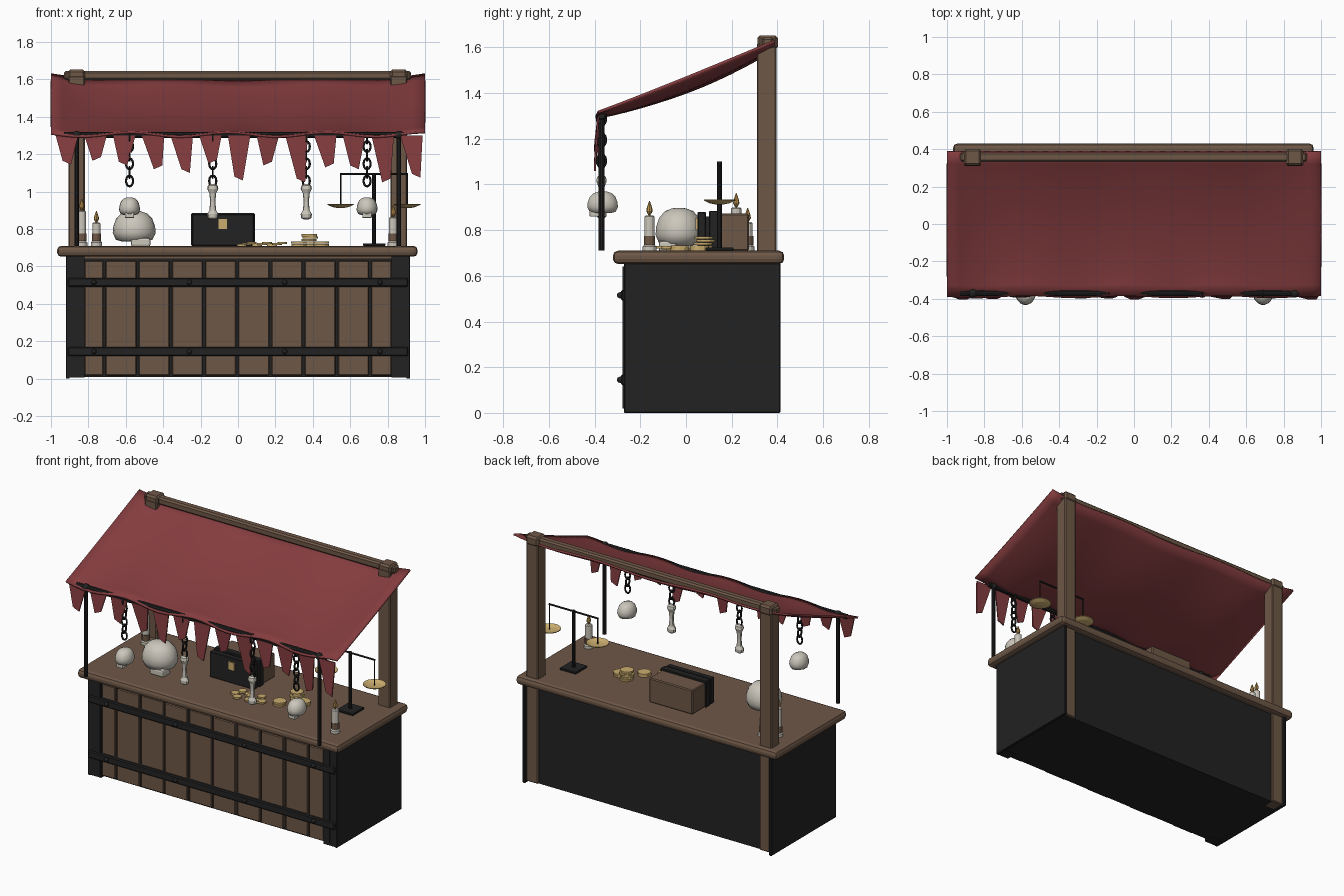
import bpy, bmesh, math, random
from mathutils import Vector, Matrix

if "Cube" in bpy.data.objects:
    bpy.data.objects.remove(bpy.data.objects["Cube"])
random.seed(4)

def mat(name, c):
    m = bpy.data.materials.new(name)
    m.diffuse_color = (*c, 1)
    m.use_nodes = True
    m.node_tree.nodes["Principled BSDF"].inputs["Base Color"].default_value = m.diffuse_color
    return m
WOOD = mat("brown_wood", (.155, .097, .063))
IRON = mat("black_iron", (.016, .016, .016))
RED = mat("red_cloth", (.235, .046, .050))
BONE = mat("pale_bone", (.60, .57, .50))
GOLD = mat("gold", (.60, .42, .16))
FLAME = mat("flame_amber", (.50, .29, .08))

def finish(name, bm, m, smooth=False):
    bmesh.ops.recalc_face_normals(bm, faces=bm.faces)
    me = bpy.data.meshes.new(name)
    bm.to_mesh(me)
    bm.free()
    me.materials.append(m)
    o = bpy.data.objects.new(name, me)
    bpy.context.collection.objects.link(o)
    if smooth:
        for p in me.polygons:
            p.use_smooth = True
    return o

def box(name, m, x0, x1, y0, y1, z0, z1, bev=0.0, seg=2):
    bm = bmesh.new()
    bmesh.ops.create_cube(bm, size=1)
    for v in bm.verts:
        v.co = Vector((x0 + (v.co.x + .5) * (x1 - x0), y0 + (v.co.y + .5) * (y1 - y0), z0 + (v.co.z + .5) * (z1 - z0)))
    if bev:
        bmesh.ops.bevel(bm, geom=bm.edges[:], offset=bev, segments=seg, affect='EDGES', profile=.5)
    return finish(name, bm, m)

def rod(name, m, a, b, r, n=10):
    a, b = Vector(a), Vector(b)
    bm = bmesh.new()
    mx = Matrix.Translation((a + b) / 2) @ (b - a).to_track_quat('Z', 'Y').to_matrix().to_4x4()
    bmesh.ops.create_cone(bm, cap_ends=True, segments=n, radius1=r, radius2=r, depth=(b - a).length, matrix=mx)
    return finish(name, bm, m)

def lathe(name, m, prof, loc, n=16, sx=1, sy=1, smooth=False):
    # revolve (radius, height) profile about z
    bm = bmesh.new()
    rings = []
    for r, z in prof:
        rings.append([bm.verts.new((loc[0] + r * sx * math.cos(2 * math.pi * i / n),
                                    loc[1] + r * sy * math.sin(2 * math.pi * i / n), loc[2] + z)) for i in range(n)])
    for a, b in zip(rings, rings[1:]):
        for i in range(n):
            bm.faces.new((a[i], a[(i + 1) % n], b[(i + 1) % n], b[i]))
    bm.faces.new(rings[0])
    bm.faces.new(rings[-1])
    return finish(name, bm, m, smooth)

def ball(name, m, loc, sx, sy, sz, smooth=True):
    bm = bmesh.new()
    bmesh.ops.create_uvsphere(bm, u_segments=14, v_segments=9, radius=1)
    for v in bm.verts:
        v.co = Vector((loc[0] + v.co.x * sx, loc[1] + v.co.y * sy, loc[2] + v.co.z * sz))
    return finish(name, bm, m, smooth)

# Counter carcass, side panels, front corner stiles
box("counter_body", IRON, -.905, .905, -.25, .382, .01, .655)
for s in (-1, 1):
    x0, x1 = sorted((s * .9, s * .92))
    box("side_panel", IRON, x0, x1, -.272, .413, 0, .655, .004, 1)
    x0, x1 = sorted((s * .82, s * .915))
    box("front_stile", IRON, x0, x1, -.272, -.2, .005, .655)
    x0, x1 = sorted((s * .825, s * .87))
    box("stile_rib", IRON, x0, x1, -.278, -.2, .02, .64)
# Front planks
for i in range(10):
    a = max(-.82, -.892 + .1775 * i + .007)
    b = min(.82, -.892 + .1775 * (i + 1) - .007)
    box("front_plank", WOOD, a, b, -.264 - .004 * (i % 2), -.22, .018, .63, .004, 1)
box("top_trim", WOOD, -.9, .9, -.262, -.22, .641, .655)
# Iron bands with rivets
for z in (.145, .515):
    box("iron_band", IRON, -.91, .91, -.284, -.24, z - .024, z + .024, .006, 1)
    for x in (-.77, -.26, .25, .76):
        ball("rivet", IRON, (x, -.286, z), .014, .017, .014)
# Counter top
box("counter_top", WOOD, -.967, .96, -.32, .43, .652, .71, .022, 2)

# Back posts, caps, top beam
for x in (-.863, .86):
    box("back_post", WOOD, x - .044, x + .044, .31, .396, .01, 1.62, .006, 1)
    box("post_cap", WOOD, x - .046, x + .046, .312, .402, 1.59, 1.653, .012, 1)
box("top_beam", WOOD, -.93, .925, .332, .383, 1.597, 1.645, .01, 1)

# Front iron poles and rail
for x in (-.862, .86):
    rod("front_pole", IRON, (x, -.37, .71), (x, -.37, 1.3), .013)
    ball("rail_knob", IRON, (x, -.37, 1.303), .026, .024, .022)
rod("front_rail", IRON, (-.93, -.37, 1.303), (.9, -.37, 1.303), .016)

# Sagging awning cloth
bm = bmesh.new()
NX, NY = 32, 12
def cloth(x, v):
    edge = 1 - abs(x) ** 6
    wave = math.cos(x * 12.0 + .6)
    z = 1.627 + (1.305 - 1.627) * v
    z -= .048 * math.sin(math.pi * v) ** .8 * edge
    z -= (1 - v) * (.022 + .009 * math.cos(x * 7.5)) * edge
    z += v ** 4 * .012 * wave
    return Vector((x, .388 - .778 * v + v ** 6 * .006 * wave, z))
g = [[bm.verts.new(cloth(-1 + 2 * i / NX, j / NY)) for i in range(NX + 1)] for j in range(NY + 1)]
for j in range(NY):
    for i in range(NX):
        bm.faces.new((g[j][i], g[j + 1][i], g[j + 1][i + 1], g[j][i + 1]))
o = finish("awning_cloth", bm, RED, True)
md = o.modifiers.new("thickness", 'SOLIDIFY')
md.thickness, md.offset = .012, 0

# Torn pennants: tip height per flag
tips = [1.145, 1.165, 1.14, 1.12, 1.10, 1.15, 1.06, 1.14, 1.05, 1.13, 1.12, 1.05, 1.075]
for i, t in enumerate(tips):
    c = -.915 + i * .1535
    k = random.uniform(-.02, .02)
    pts = [(c - .06, 1.3), (c + .06, 1.3), (c + .033 + k, t + .02 * (i % 2)), (c - .012 + k, t + .02 * ((i + 1) % 2))]
    bm = bmesh.new()
    tilt = random.uniform(-.018, .012)
    fr = [bm.verts.new((x, -.388 + (tilt if z < 1.29 else 0), z)) for x, z in pts]
    bk = [bm.verts.new((v.co.x, v.co.y + .008, v.co.z)) for v in fr]
    bm.faces.new(fr)
    bm.faces.new(bk)
    for a in range(4):
        b = (a + 1) % 4
        bm.faces.new((fr[a], fr[b], bk[b], bk[a]))
    finish("pennant", bm, RED)

# Chains of elongated links
def link(x, y, z, turned):
    bm = bmesh.new()
    N, M = 12, 6
    R = []
    for i in range(N):
        t = 2 * math.pi * i / N
        c, d = Vector((.019 * math.cos(t), 0, .029 * math.sin(t))), Vector((math.cos(t), 0, math.sin(t)))
        ring = []
        for k in range(M):
            p = 2 * math.pi * k / M
            q = c + .006 * (math.cos(p) * d + math.sin(p) * Vector((0, 1, 0)))
            if turned:
                q = Vector((q.y, q.x, q.z))
            ring.append(bm.verts.new(q + Vector((x, y, z))))
        R.append(ring)
    for i in range(N):
        for k in range(M):
            bm.faces.new((R[i][k], R[(i + 1) % N][k], R[(i + 1) % N][(k + 1) % M], R[i][(k + 1) % M]))
    finish("chain_link", bm, IRON)

def skull(x, y, z, rx, ry, h, jx=0):
    # domed cranium with flat base, plus jaw block
    prof = [(.55, 0), (.85, .06), (1, .28), (.97, .5), (.84, .74), (.6, .91), (.3, .985), (.05, 1)]
    lathe("skull_cranium", BONE, [(r, k * h) for r, k in prof], (x, y, z), 18, rx, ry, True)
    box("skull_jaw", BONE, x + jx - rx * .45, x + jx + rx * .45, y - ry * .85, y - ry * .1, z - h * .17, z + h * .12, rx * .1)

bone_prof = [(.012, 0), (.028, .01), (.03, .03), (.018, .05), (.014, .095), (.018, .14), (.03, .165), (.026, .182), (.012, .19)]
for x, kind in ((-.58, 's'), (-.135, 'b'), (.365, 'b'), (.69, 's')):
    for i in range(6):
        link(x, -.37, 1.057 + .046 * i, i % 2)
    if kind == 's':
        skull(x, -.365, .875, .056, .068, .095)
    else:
        lathe("hanging_bone", BONE, bone_prof, (x, -.37, .85), 10, 1, .8)
# Large skull on the counter
skull(-.555, -.03, .733, .115, .105, .165, .035)

# Strongbox: wooden body, iron front plates, lock
box("chest_body", WOOD, -.24, .08, .13, .275, .71, .872, .006, 1)
box("chest_iron_rim", IRON, -.25, .09, .10, .145, .71, .885, .004, 1)
box("chest_iron_front", IRON, -.245, .085, .05, .088, .71, .88, .004, 1)
box("chest_hinge", IRON, -.2, .05, .08, .11, .715, .86)
box("chest_lock", GOLD, -.105, -.058, .042, .052, .80, .853)

# Candles
for x, y, h in ((-.835, .22, .19), (-.757, .27, .125), (.83, -.16, .155)):
    lathe("candle_wax", BONE, [(.03, 0), (.03, .018), (.022, .026), (.022, h - .006), (.016, h)], (x, y, .71), 12)
    rod("candle_band", WOOD, (x, y, .735), (x, y, .775), .0245, 12)
    lathe("candle_flame", FLAME, [(.004, 0), (.014, .018), (.012, .032), (.002, .062)], (x, y, .71 + h), 8)

# Balance scale
box("scale_base", IRON, .668, .788, .085, .208, .71, .724, .003, 1)
rod("scale_pole", IRON, (.727, .147, .72), (.727, .147, 1.1), .011)
rod("scale_arm", IRON, (.545, .147, 1.094), (.908, .147, 1.094), .006, 8)
for x in (.549, .905):
    rod("scale_hanger", IRON, (x, .147, .925), (x, .147, 1.094), .004, 6)
    lathe("scale_pan", GOLD, [(.015, 0), (.045, .006), (.07, .018), (.07, .022), (.045, .011), (.01, .006)], (x, .147, .912), 18)

# Coin stacks and loose coins
def coin(x, y, z, r=.036):
    rod("coin", GOLD, (x, y, z), (x, y, z + .011), r, 12)
for x, y, n in ((.38, .08, 5), (.32, -.03, 2), (.445, .06, 2)):
    for i in range(n):
        coin(x + random.uniform(-.007, .007), y + random.uniform(-.007, .007), .71 + .0128 * i, .041)
for i in range(9):
    coin(.02 + .027 * i, -.06 + .055 * math.sin(i * 2.3), .71 + .005 * (i % 3), .026)
